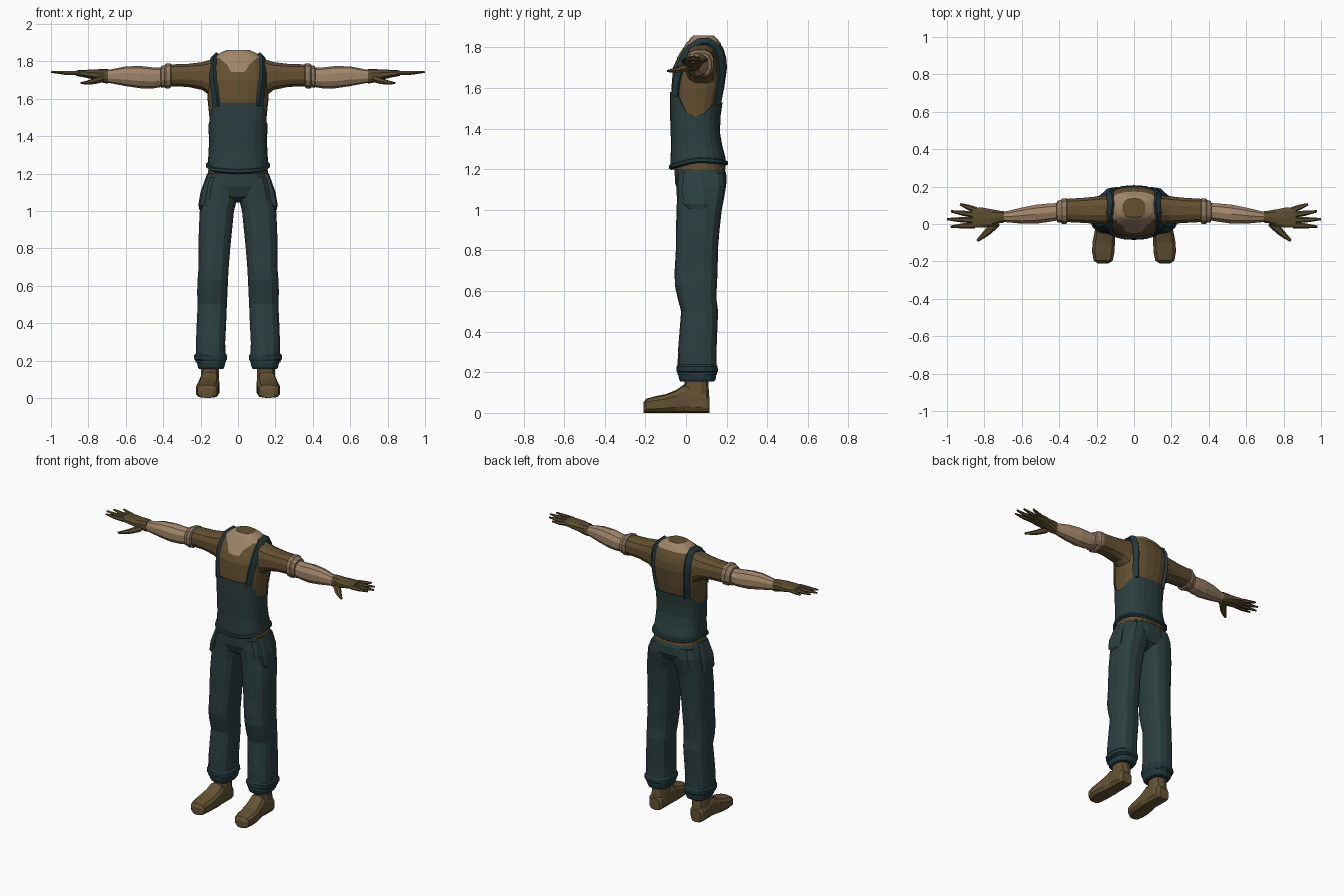
import bpy, bmesh, math
from mathutils import Vector


def material(name, rgb):
    m = bpy.data.materials.new(name)
    m.diffuse_color = (*rgb, 1)
    return m


SHIRT = material("shirt_brown", (0.125, 0.079, 0.030))
SKIN = material("skin_tan", (0.350, 0.235, 0.140))
TEAL = material("overall_teal", (0.025, 0.050, 0.051))
STRAP = material("strap_dark_teal", (0.016, 0.040, 0.047))
GLOVE = material("glove_olive", (0.100, 0.072, 0.027))
BOOT = material("boot_brown", (0.127, 0.085, 0.034))
CUFF = material("sleeve_cuff_tan", (0.270, 0.185, 0.110))


def loft(name, rings, mat, caps=True, closed=True):
    """Skin a list of equal-length point rings."""
    bm = bmesh.new()
    rows = [[bm.verts.new(p) for p in r] for r in rings]
    n = len(rows[0])
    for a, b in zip(rows, rows[1:]):
        for i in range(n if closed else n - 1):
            j = (i + 1) % n
            bm.faces.new((a[i], a[j], b[j], b[i]))
    if caps:
        bm.faces.new(rows[0])
        bm.faces.new(rows[-1])
    bmesh.ops.recalc_face_normals(bm, faces=bm.faces)
    me = bpy.data.meshes.new(name)
    bm.to_mesh(me)
    bm.free()
    me.materials.append(mat)
    ob = bpy.data.objects.new(name, me)
    bpy.context.collection.objects.link(ob)
    return ob


def power(v, e):
    return math.copysign(abs(v) ** e, v)


def tube(name, axis, stations, mat, n=12, e=0.8, side=1):
    """Loft of rounded sections (position, a_min, a_max, b_min, b_max)."""
    rings = []
    for t, a0, a1, b0, b1 in stations:
        ring = []
        for i in range(n):
            w = 2 * math.pi * (i + 0.5) / n
            a = (a0 + a1) / 2 + (a1 - a0) / 2 * power(math.cos(w), e)
            b = (b0 + b1) / 2 + (b1 - b0) / 2 * power(math.sin(w), e)
            p = {"x": (t, a, b), "y": (a, t, b), "z": (a, b, t)}[axis]
            ring.append((p[0] * side, p[1], p[2]))
        rings.append(ring)
    return loft(name, rings, mat)


def limb(name, points, mat, side, n=6):
    """Tapered finger through (x, y, z, radius) points."""
    d = Vector(points[-1][:3]) - Vector(points[0][:3])
    u = d.cross(Vector((0, 0, 1))).normalized()
    v = u.cross(d).normalized()
    rings = []
    for x, y, z, r in points:
        ring = []
        for i in range(n):
            w = 2 * math.pi * i / n
            p = Vector((x, y, z)) + u * r * math.cos(w) + v * r * 0.8 * math.sin(w)
            ring.append((p.x * side, p.y, p.z))
        rings.append(ring)
    return loft(name, rings, mat)


# Torso surface: height, half width, front y, back y
BODY = [(1.20, .160, -.070, .195), (1.25, .157, -.070, .190), (1.32, .150, -.068, .172),
        (1.40, .150, -.070, .158), (1.50, .153, -.074, .168), (1.60, .163, -.072, .188),
        (1.70, .166, -.064, .202), (1.75, .162, -.042, .198), (1.79, .150, -.014, .186),
        (1.82, .132, .006, .170), (1.845, .095, .024, .150), (1.86, .060, .038, .134)]


def body(deg, z, off=0.0):
    """Point on the torso; deg runs from front (0) to back (180)."""
    z = min(max(z, BODY[0][0]), BODY[-1][0])
    for p, q in zip(BODY, BODY[1:]):
        if z <= q[0]:
            break
    t = (z - p[0]) / (q[0] - p[0])
    rx, f, b = [p[k] + t * (q[k] - p[k]) for k in (1, 2, 3)]
    a = math.radians(deg)
    return Vector(((rx + off) * power(math.sin(a), .78),
                   (f + b) / 2 - ((b - f) / 2 + off) * power(math.cos(a), .78), z))


def steps(pairs, x):
    """Piecewise linear lookup."""
    for (a, u), (b, v) in zip(pairs, pairs[1:]):
        if x <= b:
            return u + (v - u) * (x - a) / (b - a)
    return pairs[-1][1]


ANGLES = [i * 15 for i in range(24)]
fold = lambda d: min(d % 360, 360 - d % 360)

# Shirt, neck ring and collar opening
loft("shirt", [[body(d, r[0]) for d in ANGLES] for r in BODY[:10]], SHIRT)
loft("neck", [[body(d, z, .002) for d in ANGLES] for z in (1.818, 1.845, 1.86)], SKIN, caps=False)
loft("neck_opening", [[body(d, 1.86, .002 - k) - Vector((0, 0, h)) for d in ANGLES]
                      for k, h in ((0, 0), (.012, .012))], SHIRT)
loft("open_collar", [[body(d, 1.832 + t * (steps([(0, 1.742), (9, 1.745), (17, 1.785), (38, 1.815)],
                                                 abs(d)) - 1.832), .005)
                      for d in (-38, -27, -17, -9, 0, 9, 17, 27, 38)]
                     for t in (0, .25, .5, .75, 1)], SKIN, caps=False, closed=False)

# Bib overalls: top edge dips under the arms, hem dips at the front
TOP = [(0, 1.58), (45, 1.58), (60, 1.53), (75, 1.475), (90, 1.46), (105, 1.475),
       (120, 1.505), (135, 1.53), (180, 1.53)]
HEM = [(0, 1.205), (45, 1.215), (90, 1.24), (180, 1.225)]
rows = []
for t in (0, .12, .3, .5, .75, 1):
    rows.append([body(d, steps(HEM, fold(d)) * (1 - t) + steps(TOP, fold(d)) * t, .006) for d in ANGLES])
rows.append([body(d, steps(TOP, fold(d)), -.002) for d in ANGLES])
loft("bib_overalls", rows, TEAL, caps=False)
rows = []
for off, h in ((0, .02), (.013, .014), (.015, 0), (.004, -.008), (-.02, -.004)):
    rows.append([body(d, steps(HEM, fold(d)), off) + Vector((0, 0, h)) for d in ANGLES])
loft("waist_hem", rows, STRAP, caps=False)

# Trousers seat
tube("trouser_seat", "z", [(1.045, -.03, .03, .01, .12), (1.075, -.15, .15, -.035, .175),
                           (1.13, -.182, .182, -.055, .202), (1.18, -.166, .166, -.058, .200),
                           (1.235, -.150, .150, -.060, .180)], TEAL, 16)

for s, tag in ((1, "left"), (-1, "right")):
    # Shoulder straps
    path = [(40, 1.56), (43, 1.64), (48, 1.71), (52, 1.76), (62, 1.80), (78, 1.823), (100, 1.827),
            (122, 1.805), (132, 1.76), (136, 1.70), (138, 1.61), (140, 1.52)]
    pts = [body(d, z) for d, z in path]
    rings = []
    for i, p in enumerate(pts):
        tan = (pts[min(i + 1, len(pts) - 1)] - pts[max(i - 1, 0)]).normalized()
        nor = (p - Vector((0, .065, min(p.z, 1.70)))).normalized()
        across = tan.cross(nor).normalized() * .019
        ring = [p + across - nor * .006, p + across + nor * .013,
                p - across + nor * .013, p - across - nor * .006]
        rings.append([(q.x * s, q.y, q.z) for q in ring])
    loft(tag + "_strap", rings, STRAP)

    # Sleeve, rolled cuff and forearm
    tube(tag + "_sleeve", "x", [(.08, .01, .15, 1.64, 1.80), (.14, -.005, .155, 1.605, 1.815),
                                (.19, -.002, .150, 1.645, 1.798), (.27, .004, .142, 1.662, 1.788),
                                (.38, .010, .135, 1.665, 1.785)], SHIRT, side=s)
    tube(tag + "_cuff", "x", [(.355, .012, .130, 1.67, 1.78), (.362, -.002, .140, 1.655, 1.792),
                              (.385, -.002, .138, 1.652, 1.790), (.392, .006, .130, 1.66, 1.782),
                              (.412, .008, .124, 1.657, 1.775), (.414, .025, .11, 1.675, 1.76)],
         CUFF, side=s)
    tube(tag + "_forearm", "x", [(.38, .022, .115, 1.668, 1.765), (.45, .010, .112, 1.656, 1.767),
                                 (.52, .000, .106, 1.656, 1.775), (.60, .000, .090, 1.668, 1.773),
                                 (.68, .008, .070, 1.683, 1.757), (.73, .012, .064, 1.690, 1.752)],
         SKIN, 10, .9, s)
    # Glove
    tube(tag + "_glove", "x", [(.695, .006, .070, 1.682, 1.760), (.715, .004, .072, 1.684, 1.760),
                               (.76, -.016, .080, 1.698, 1.757), (.81, -.022, .090, 1.712, 1.755),
                               (.865, -.020, .088, 1.722, 1.752)], GLOVE, 10, .8, s)
    for nm, base, tip in (("little", (.845, .074), (.930, .106)), ("ring", (.85, .048), (.978, .068)),
                          ("middle", (.85, .020), (1.0, .026)), ("index", (.85, -.006), (.980, -.014))):
        mid = [(base[k] + tip[k]) / 2 for k in (0, 1)]
        limb(f"{tag}_{nm}_finger", [(*base, 1.737, .017), (*mid, 1.738, .014), (*tip, 1.743, .006)],
             GLOVE, s)
    limb(tag + "_thumb", [(.735, .010, 1.705, .025), (.775, -.035, 1.692, .020),
                          (.805, -.062, 1.686, .015), (.838, -.090, 1.684, .007)], GLOVE, s)

    # Trouser leg, turn-up and side pocket
    tube(tag + "_trouser_leg", "z", [
        (.19, .065, .228, -.042, .152), (.30, .067, .226, -.040, .150), (.40, .062, .222, -.032, .154),
        (.50, .058, .217, -.024, .158), (.56, .055, .220, -.040, .150), (.63, .052, .218, -.055, .152),
        (.70, .048, .212, -.056, .156), (.80, .040, .213, -.050, .157), (.90, .030, .211, -.050, .165),
        (1.00, .020, .206, -.046, .176), (1.06, .005, .196, -.045, .188),
        (1.12, .005, .184, -.048, .198), (1.18, .02, .160, -.045, .19)], TEAL, 14, .72, s)
    tube(tag + "_turn_up", "z", [(.155, .078, .210, -.028, .138), (.165, .072, .216, -.034, .146),
                                 (.195, .064, .222, -.040, .150), (.205, .058, .235, -.046, .157),
                                 (.228, .058, .237, -.046, .156), (.240, .066, .226, -.038, .149)],
         STRAP, 14, .72, s)
    tube(tag + "_side_pocket", "z", [(1.005, .17, .207, .01, .10), (1.03, .17, .213, -.015, .115),
                                     (1.10, .15, .202, -.022, .112), (1.20, .12, .166, -.01, .09)],
         TEAL, 8, .5, s)

    # Boot: shaft plus foot
    tube(tag + "_boot_shaft", "z", [(.03, .100, .208, -.025, .115), (.09, .100, .202, -.02, .114),
                                    (.14, .100, .200, -.008, .110), (.19, .102, .200, -.004, .110)],
         BOOT, 10, .75, s)
    tube(tag + "_boot_foot", "y", [(-.210, .135, .195, 0, .050), (-.196, .112, .217, 0, .070),
                                   (-.150, .103, .226, 0, .082), (-.100, .100, .224, 0, .092),
                                   (-.050, .098, .214, 0, .112), (-.010, .100, .206, 0, .140),
                                   (.05, .102, .206, 0, .12), (.100, .104, .204, 0, .10),
                                   (.116, .118, .192, 0, .08)], BOOT, 10, .6, s)
